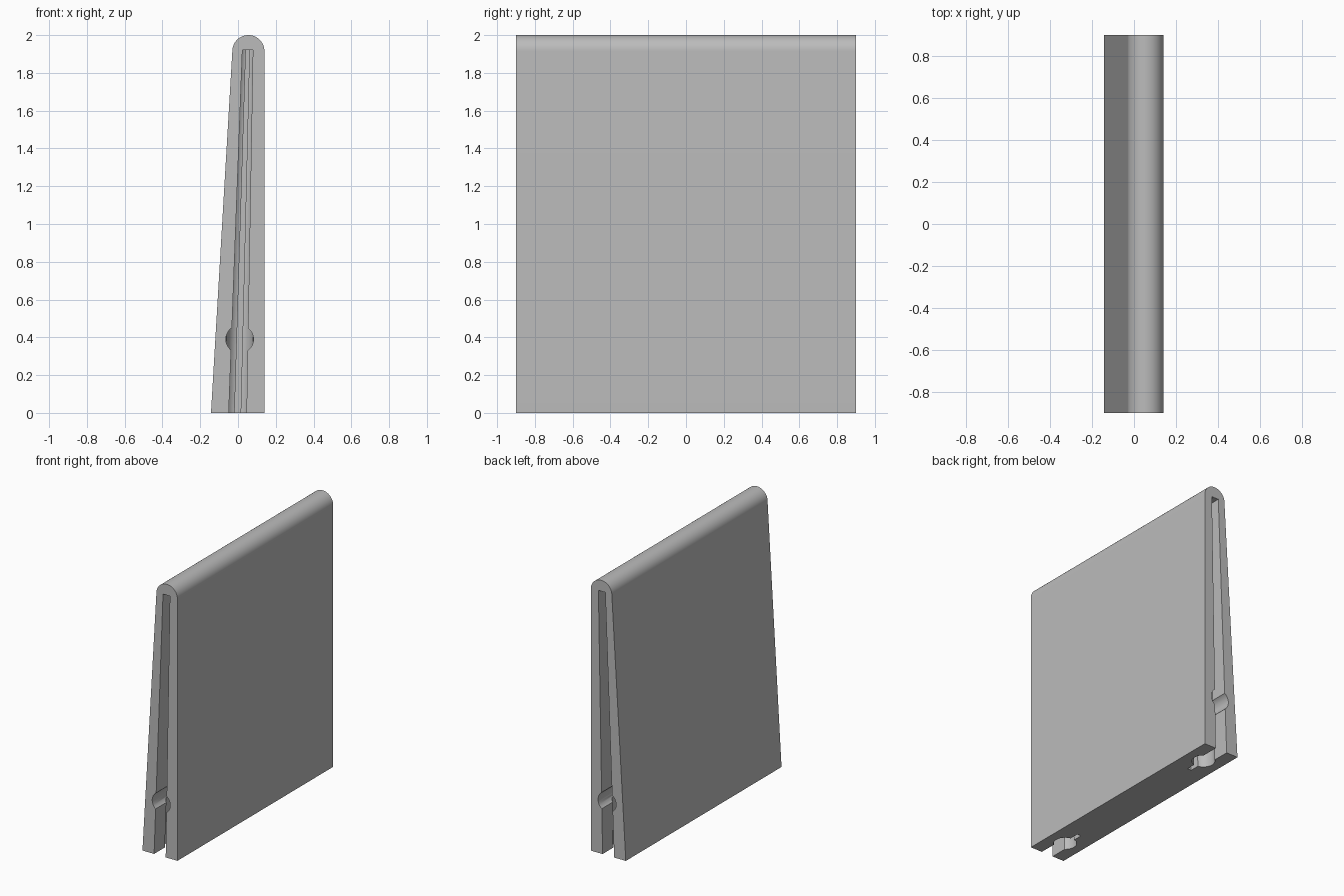
import bpy, bmesh, math
from mathutils import Matrix

cube = bpy.data.objects.get("Cube")
if cube:
    bpy.data.objects.remove(cube, do_unlink=True)

grey = bpy.data.materials.new("plain grey")
grey.use_nodes = True
colour = (0.5, 0.5, 0.5, 1)
grey.diffuse_color = colour
grey.node_tree.nodes["Principled BSDF"].inputs["Base Color"].default_value = colour

HALF = 0.9        # half length along y
SLOT_TOP = 1.92


def axis_x(z):
    """Centre line of the leaning slot."""
    return -0.002 + 0.053 * z / SLOT_TOP


def taper(z):
    return 1 - 0.41 * z / SLOT_TOP


def loft(name, lower, upper):
    """Closed solid between two matching rings of points."""
    bm = bmesh.new()
    a = [bm.verts.new(p) for p in lower]
    b = [bm.verts.new(p) for p in upper]
    bm.faces.new(a)
    bm.faces.new(b)
    for i in range(len(a)):
        j = (i + 1) % len(a)
        bm.faces.new((a[i], a[j], b[j], b[i]))
    return finish(name, bm)


def finish(name, bm):
    bmesh.ops.recalc_face_normals(bm, faces=bm.faces)
    mesh = bpy.data.meshes.new(name)
    bm.to_mesh(mesh)
    bm.free()
    mesh.materials.append(grey)
    obj = bpy.data.objects.new(name, mesh)
    bpy.context.collection.objects.link(obj)
    return obj


# Wedge body with a rounded top, drawn in profile and extruded along y
cap_x, cap_z, cap_r = 0.055, 1.915, 0.085
profile = [(-0.143, 0), (0.14, 0)]
for i in range(33):
    t = math.pi * i / 32
    profile.append((cap_x + cap_r * math.cos(t), cap_z + cap_r * math.sin(t)))
body = loft("wedge_body",
            [(x, -HALF, z) for x, z in profile],
            [(x, HALF, z) for x, z in profile])

# Keyhole outline: wide mouth, round channel, narrow slit (width, depth inward)
mouth, slit, radius, depth = 0.047, 0.016, 0.077, 0.185
start = math.asin(mouth / radius)
stop = math.pi - math.asin(slit / radius)
side = [(mouth, -0.1)]
for i in range(25):
    t = start + (stop - start) * i / 24
    side.append((radius * math.sin(t), depth - radius * math.cos(t)))
side.append((slit, 0.33))
keyhole = side + [(-u, d) for u, d in reversed(side)]

cutters = []
for end, s in (("front", -1), ("back", 1)):
    # Slot running up the end, leaning and narrowing towards the top
    rings = [[(axis_x(z) + u * taper(z), s * (HALF - d), z) for u, d in keyhole]
             for z in (-0.1, SLOT_TOP)]
    cutters.append(loft(end + "_slot_cutter", *rings))

    # Round bore from the end into the channel
    bm = bmesh.new()
    bmesh.ops.create_cone(bm, cap_ends=True, segments=48, radius1=0.073,
                          radius2=0.073, depth=0.4,
                          matrix=Matrix.Translation((axis_x(0.39), s * (HALF + 0.2 - depth), 0.39))
                          @ Matrix.Rotation(math.pi / 2, 4, 'X'))
    cutters.append(finish(end + "_bore_cutter", bm))

bpy.ops.object.select_all(action='DESELECT')
bpy.context.view_layer.objects.active = body
body.select_set(True)
for cutter in cutters:
    mod = body.modifiers.new(cutter.name, 'BOOLEAN')
    mod.operation = 'DIFFERENCE'
    mod.solver = 'EXACT'
    mod.object = cutter
    bpy.ops.object.modifier_apply(modifier=mod.name)
for cutter in cutters:
    bpy.data.objects.remove(cutter, do_unlink=True)

bpy.ops.object.shade_smooth_by_angle(angle=math.radians(30))
